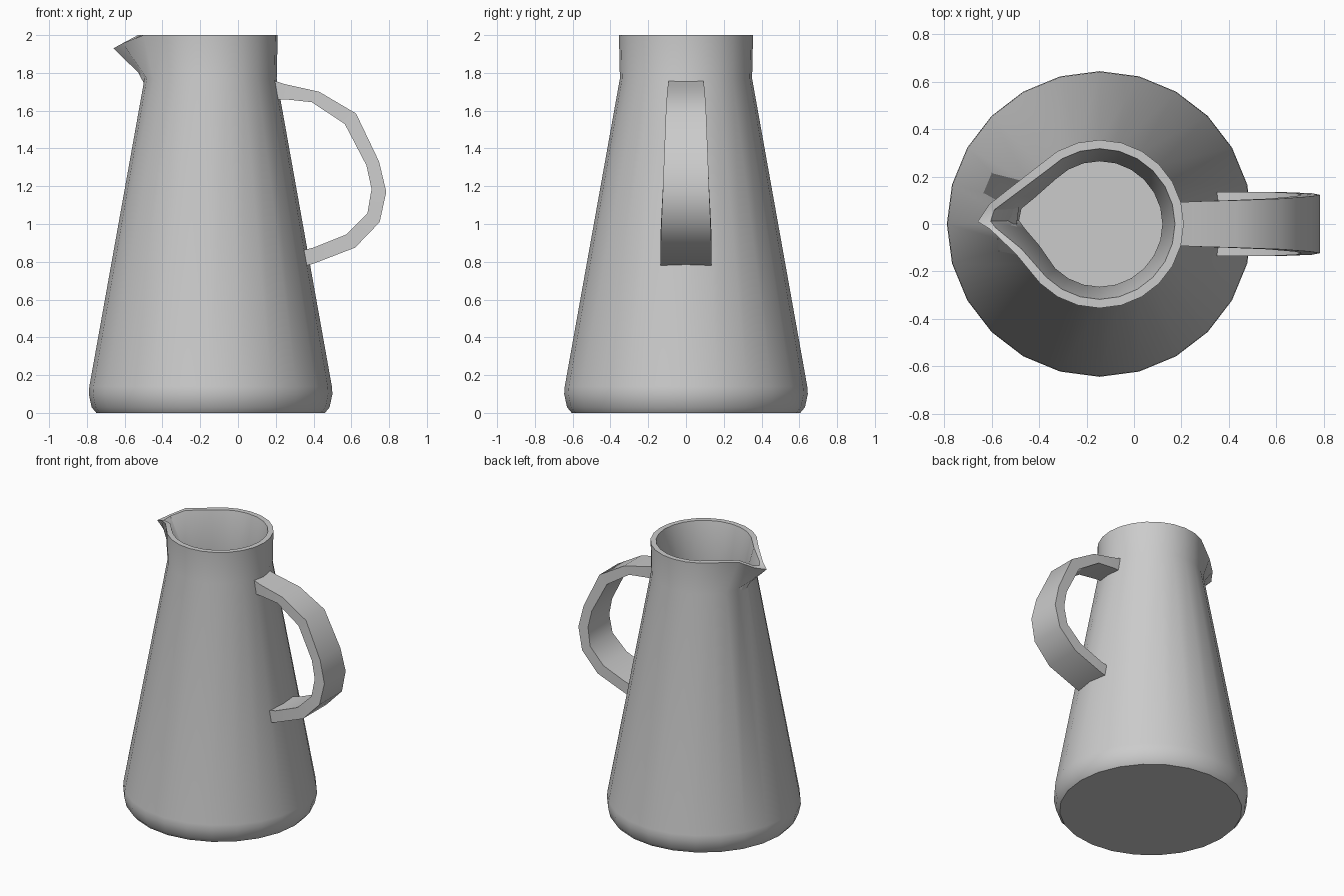
import bpy, bmesh, math

if "Cube" in bpy.data.objects:
    bpy.data.objects.remove(bpy.data.objects["Cube"])

N = 24          # sides of the jug
CX = -0.145     # jug axis


def finish(bm, name, angle):
    bmesh.ops.recalc_face_normals(bm, faces=bm.faces)
    me = bpy.data.meshes.new(name)
    bm.to_mesh(me)
    bm.free()
    ob = bpy.data.objects.new(name, me)
    bpy.context.collection.objects.link(ob)
    bpy.ops.object.select_all(action='DESELECT')
    ob.select_set(True)
    bpy.context.view_layer.objects.active = ob
    bpy.ops.object.shade_smooth_by_angle(angle=math.radians(angle))
    return ob


def skin(bm, rings):
    """Bridge successive vertex rings and cap both ends."""
    for a, b in zip(rings, rings[1:]):
        n = len(a)
        for i in range(n):
            j = (i + 1) % n
            bm.faces.new((a[i], a[j], b[j], b[i]))
    bm.faces.new(rings[0])
    bm.faces.new(rings[-1])


# Spout: replaced points around the left side of each lip ring
lip_outer = {10: (-.53, .147, 2), 11: (-.61, .084, 1.957), 12: (-.66, .01, 1.93),
             13: (-.61, -.02, 1.957), 14: (-.50, -.125, 2)}
lip_inner = {10: (-.51, .12, 2), 11: (-.59, .06, 1.96), 12: (-.605, .012, 1.945),
             13: (-.585, -.015, 1.96), 14: (-.475, -.105, 2)}
throat = {10: (-.42, .11, 1.72), 11: (-.475, .065, 1.72), 12: (-.485, .015, 1.72),
          13: (-.46, -.02, 1.72), 14: (-.40, -.09, 1.72)}

# Jug body: outer wall, lip, throat, inner wall (radius, height, spout)
profile = [(.605, 0, {}), (.63, .03, {}), (.645, .10, {}), (.642, .14, {}),
           (.35, 1.77, {}), (.355, 2, lip_outer), (.318, 2, lip_inner),
           (.265, 1.72, throat), (.57, .12, {}), (.53, .07, {})]
bm = bmesh.new()
rings = []
for r, z, spout in profile:
    ring = []
    for i in range(N):
        a = 2 * math.pi * i / N
        ring.append(bm.verts.new(spout.get(
            i, (CX + r * math.cos(a), r * math.sin(a), z))))
    rings.append(ring)
skin(bm, rings)
finish(bm, "jug_body", 35)

# Handle: outer and inner path points (x, z), with half width growing downwards
outer = [(.17, 1.765), (.25, 1.74), (.43, 1.70), (.625, 1.585), (.747, 1.33),
         (.785, 1.17), (.75, 1.01), (.62, .875), (.40, .79), (.345, .775)]
inner = [(.18, 1.66), (.25, 1.66), (.39, 1.645), (.565, 1.53), (.68, 1.31),
         (.707, 1.185), (.685, 1.055), (.574, .945), (.40, .875), (.34, .86)]
widths = [.09, .095, .10, .107, .117, .123, .13, .135, .135, .135]
bm = bmesh.new()
rings = [[bm.verts.new(p) for p in ((o[0], -w, o[1]), (o[0], w, o[1]),
                                    (i[0], w, i[1]), (i[0], -w, i[1]))]
         for o, i, w in zip(outer, inner, widths)]
skin(bm, rings)
finish(bm, "handle", 40)
